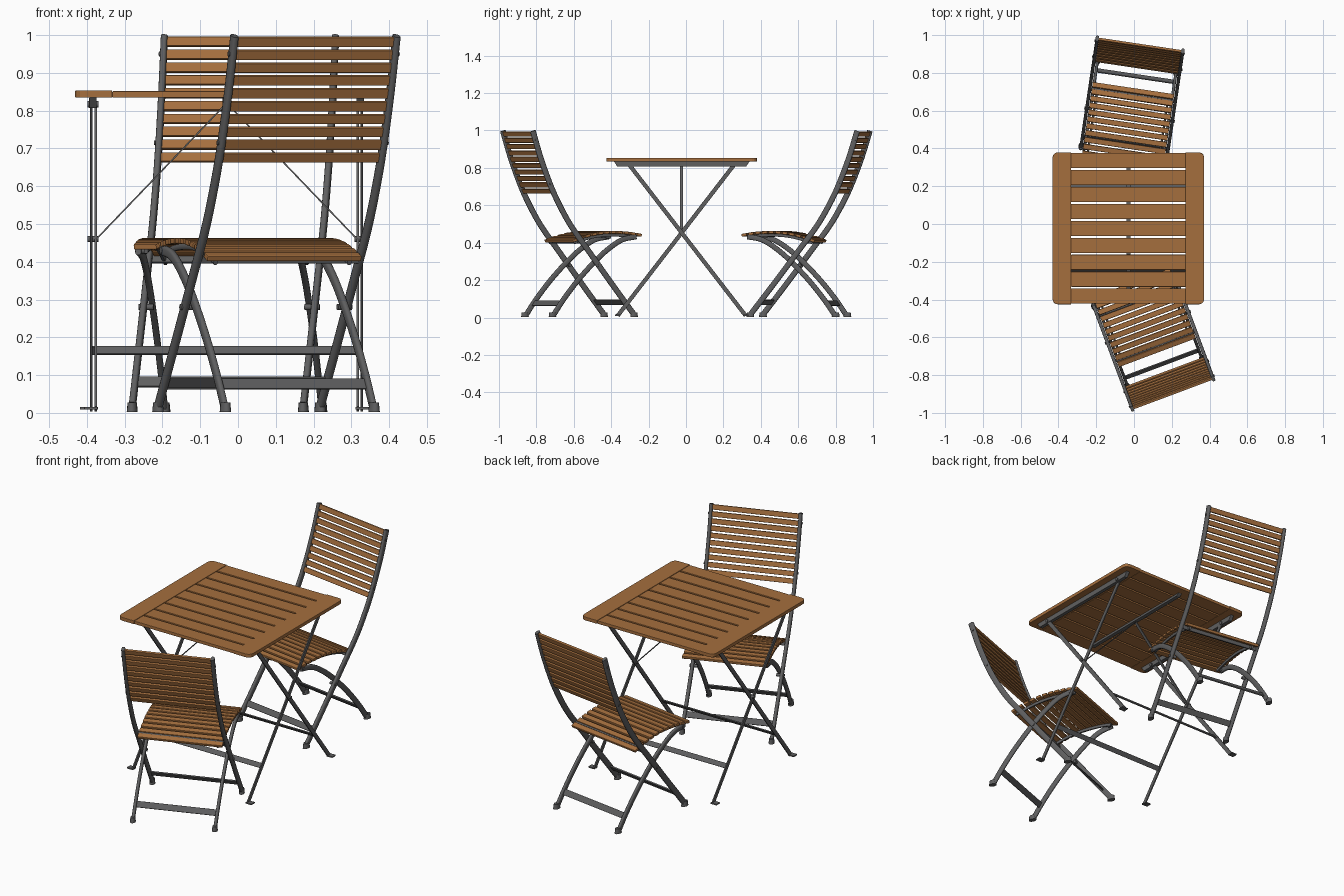
import bpy, bmesh, math
from mathutils import Matrix, Vector

if "Cube" in bpy.data.objects:
    bpy.data.objects.remove(bpy.data.objects["Cube"])


def material(name, rgb):
    m = bpy.data.materials.new(name)
    m.diffuse_color = (*rgb, 1)
    m.use_nodes = True
    m.node_tree.nodes["Principled BSDF"].inputs["Base Color"].default_value = m.diffuse_color
    return m


WOOD = material("oiled_wood", (0.375, 0.158, 0.048))
METAL = material("grey_metal", (0.115, 0.115, 0.117))
I = Matrix.Identity(4)


def finish(bm, name, mat, world=I, bevel=0.0):
    bmesh.ops.recalc_face_normals(bm, faces=bm.faces)
    me = bpy.data.meshes.new(name)
    bm.to_mesh(me)
    bm.free()
    me.materials.append(mat)
    ob = bpy.data.objects.new(name, me)
    bpy.context.collection.objects.link(ob)
    ob.matrix_world = world
    if bevel:
        b = ob.modifiers.new("edge", 'BEVEL')
        b.width, b.segments = bevel, 2
    else:
        bpy.ops.object.select_all(action='DESELECT')
        ob.select_set(True)
        bpy.context.view_layer.objects.active = ob
        bpy.ops.object.shade_smooth_by_angle(angle=math.radians(40))
    return ob


def box(bm, loc, size, tilt=0.0, axis='X'):
    m = Matrix.Translation(loc) @ Matrix.Rotation(tilt, 4, axis) @ Matrix.Diagonal((*size, 1))
    return bmesh.ops.create_cube(bm, size=1, matrix=m)['verts']


def bolt(bm, loc, r, length):
    # short cylinder lying along x
    bmesh.ops.create_cone(bm, cap_ends=True, segments=12, radius1=r, radius2=r, depth=length,
                          matrix=Matrix.Translation(loc) @ Matrix.Rotation(math.pi / 2, 4, 'Y'))


def smooth_path(pts, steps=5):
    # Catmull-Rom through the given points
    p = [Vector(q) for q in pts]
    p = [2 * p[0] - p[1]] + p + [2 * p[-1] - p[-2]]
    out = []
    for i in range(1, len(p) - 2):
        a, b, c, d = p[i - 1:i + 3]
        for k in range(steps):
            t = k / steps
            out.append(0.5 * (2 * b + (c - a) * t + (2 * a - 5 * b + 4 * c - d) * t * t
                              + (3 * b - a - 3 * c + d) * t ** 3))
    return out + [p[-2]]


def sweep(bm, path, x, w, h, n=12):
    # rounded bar following a path in the y-z plane
    rings = []
    for i, p in enumerate(path):
        t = (path[min(i + 1, len(path) - 1)] - path[max(i - 1, 0)]).normalized()
        nor = Vector((-t.y, t.x))
        ring = []
        for k in range(n):
            a = 2 * math.pi * (k + 0.5) / n
            c, s = math.cos(a), math.sin(a)
            u = math.copysign(abs(c) ** 0.6, c) * w / 2
            v = math.copysign(abs(s) ** 0.6, s) * h / 2
            q = p + nor * v
            ring.append(bm.verts.new((x + u, q.x, q.y)))
        rings.append(ring)
    for r0, r1 in zip(rings, rings[1:]):
        for k in range(n):
            bm.faces.new((r0[k], r0[(k + 1) % n], r1[(k + 1) % n], r1[k]))
    bm.faces.new(rings[0])
    bm.faces.new(rings[-1])


def sample(path, key, value):
    # point and slope angle where the path's coordinate equals value
    for a, b in zip(path, path[1:]):
        lo, hi = sorted((a[key], b[key]))
        if lo <= value <= hi and hi > lo:
            d = b - a
            return a + d * ((value - a[key]) / d[key]), math.atan2(d.y, d.x)


# chair side profiles: (distance from back, height)
POST = smooth_path([(0.014, 0.998), (0.06, 0.85), (0.118, 0.70), (0.172, 0.59),
                    (0.235, 0.485), (0.325, 0.365), (0.457, 0.19), (0.588, 0.02)])
LEG = smooth_path([(0.14, 0.015), (0.195, 0.095), (0.275, 0.195), (0.37, 0.295),
                   (0.45, 0.365), (0.53, 0.415), (0.61, 0.432)])
SEAT = smooth_path([(0.24, 0.405), (0.30, 0.427), (0.38, 0.447), (0.46, 0.455),
                    (0.56, 0.452), (0.65, 0.438)])


def chair(prefix, loc, angle):
    world = Matrix.Translation(loc) @ Matrix.Rotation(math.radians(angle), 4, 'Z')

    # back posts, curved legs and seat rails
    for name, path, x, w, h in (("back_post", POST, 0.229, 0.018, 0.03),
                                ("curved_leg", LEG, 0.21, 0.016, 0.028)):
        bm = bmesh.new()
        for s in (-1, 1):
            sweep(bm, path, s * x, w, h)
        finish(bm, f"{prefix}_{name}s", METAL, world)
    bm = bmesh.new()
    rail = [p - Vector((0, 0.015)) for p in SEAT[2:-2]]
    for s in (-1, 1):
        sweep(bm, rail, s * 0.189, 0.012, 0.016, 8)
    finish(bm, f"{prefix}_seat_rails", METAL, world)

    # feet
    bm = bmesh.new()
    for s in (-1, 1):
        for x, y in ((0.229, 0.592), (0.21, 0.133)):
            m = Matrix.Translation((s * x, y, 0.015)) @ Matrix.Diagonal((1, 1.5, 1, 1))
            bmesh.ops.create_cone(bm, cap_ends=True, segments=14, radius1=0.0145, radius2=0.012,
                                  depth=0.026, matrix=m)
    finish(bm, f"{prefix}_feet", METAL, world)

    # cross bars between the legs and under the seat
    bm = bmesh.new()
    box(bm, (0, 0.182, 0.076), (0.42, 0.008, 0.032), -0.6)
    box(bm, (0, 0.54, 0.082), (0.45, 0.008, 0.032), 0.6)
    box(bm, (0, 0.285, 0.41), (0.45, 0.012, 0.028), 0.3)
    finish(bm, f"{prefix}_cross_bars", METAL, world, 0.002)

    # bolts
    bm = bmesh.new()
    pivot = sample(POST, 1, 0.28)[0]
    for s in (-1, 1):
        bolt(bm, (s * 0.222, pivot.x, 0.28), 0.008, 0.04)
        bolt(bm, (s * 0.204, 0.598, 0.43), 0.009, 0.03)
        for z in (0.95, 0.715):
            bolt(bm, (s * 0.229, sample(POST, 1, z)[0].x, z), 0.006, 0.025)
    finish(bm, f"{prefix}_bolts", METAL, world)

    # backrest slats
    bm = bmesh.new()
    for i in range(10):
        p, a = sample(POST, 1, 0.982 - 0.034 * i)
        box(bm, (0, p.x, p.y), (0.446, 0.026, 0.013), a)
    finish(bm, f"{prefix}_back_slats", WOOD, world, 0.002)

    # seat slats
    bm = bmesh.new()
    for i in range(11):
        p, a = sample(SEAT, 0, 0.261 + 0.0366 * i)
        box(bm, (0, p.x, p.y), (0.436, 0.028, 0.015), a)
    finish(bm, f"{prefix}_seat_slats", WOOD, world, 0.003)


chair("front_chair", (0.21, -0.912, 0), 20.5)
chair("rear_chair", (0.034, 0.963, 0), 171.5)

# table, built around its own centre
T = Matrix.Translation((-0.03, -0.023, 0))

# end boards with rounded outer corners
for s, name in ((-1, "left"), (1, "right")):
    bm = bmesh.new()
    box(bm, (s * 0.352, 0, 0.844), (0.098, 0.804, 0.019))
    corners = [e for e in bm.edges if all(v.co.x * s > 0.38 for v in e.verts)
               and abs(e.verts[0].co.z - e.verts[1].co.z) > 0.01]
    bmesh.ops.bevel(bm, geom=corners, offset=0.026, segments=3, profile=0.5, affect='EDGES')
    finish(bm, f"table_{name}_end_board", WOOD, T, 0.002)

# table top slats
bm = bmesh.new()
for i in range(9):
    box(bm, (0, (i - 4) * 0.0898, 0.843), (0.606, 0.08, 0.017))
finish(bm, "table_slats", WOOD, T, 0.002)

# rails under the top, with ends cut at a slant
bm = bmesh.new()
for x, w in ((-0.354, 0.02), (0, 0.022), (0.354, 0.02)):
    low = 0.807 if x else 0.822
    for v in box(bm, (x, 0, (low + 0.8345) / 2), (w, 0.725, 0.8345 - low)):
        if v.co.z < 0.825:
            v.co.y *= 0.95
finish(bm, "table_rails", METAL, T, 0.001)

# crossed legs, foot plates, stretchers
for name, y0, y1, x in (("outer", -0.283, 0.342, 0.358), ("inner", 0.283, -0.342, 0.347)):
    top, foot = Vector((y0, 0.82)), Vector((y1, 0.01))
    d = top - foot
    a = math.atan2(d.y, d.x)
    mid = (top + foot) / 2
    bm = bmesh.new()
    for s in (-1, 1):
        box(bm, (s * x, mid.x, mid.y), (0.007, d.length, 0.022), a)
        box(bm, (s * (x + 0.012), y1, 0.012), (0.036, 0.03, 0.007))
    p = foot + d * (0.155 / d.y)
    box(bm, (0, p.x, p.y), (2 * x, 0.026, 0.006), a)
    finish(bm, f"table_{name}_legs", METAL, T, 0.001)

# table bolts
bm = bmesh.new()
for s in (-1, 1):
    bolt(bm, (s * 0.354, 0, 0.46), 0.008, 0.03)
    for y in (-0.283, 0.283):
        bolt(bm, (s * 0.354, y, 0.817), 0.009, 0.03)
finish(bm, "table_bolts", METAL, T)

# thin tie strips from the pivots to the centre rail
bm = bmesh.new()
for s in (-1, 1):
    dx, dz = 0.345, 0.36
    box(bm, (s * dx / 2, 0, 0.46 + dz / 2), (math.hypot(dx, dz), 0.016, 0.004),
        s * math.atan2(dz, dx), 'Y')
finish(bm, "table_tie_strips", METAL, T)
